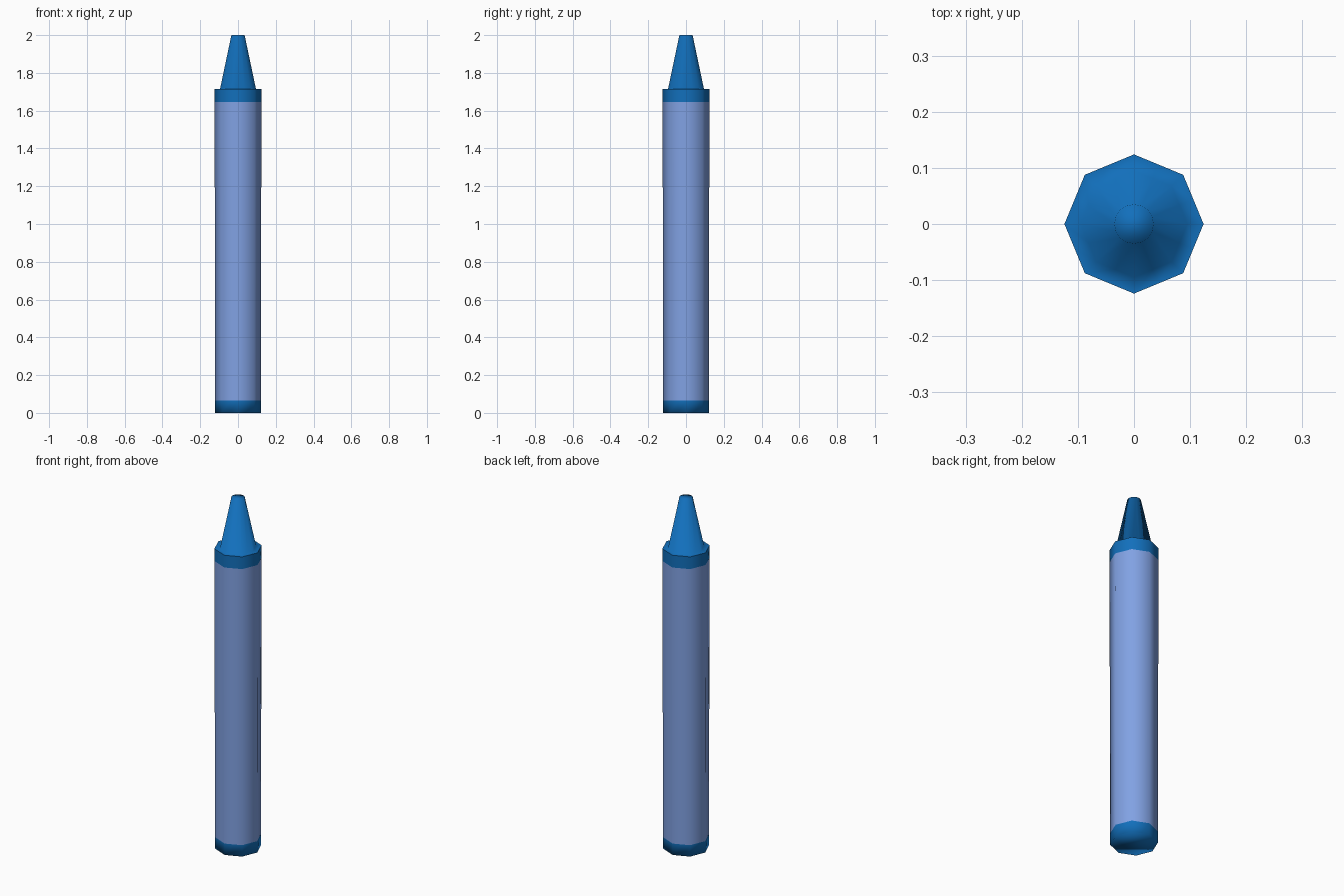
import bpy, bmesh, math

cube = bpy.data.objects.get("Cube")
if cube:
    bpy.data.objects.remove(cube)


def make_material(name, color):
    mat = bpy.data.materials.new(name)
    mat.use_nodes = True
    mat.diffuse_color = color
    bsdf = next(n for n in mat.node_tree.nodes if n.type == "BSDF_PRINCIPLED")
    bsdf.inputs["Base Color"].default_value = color
    bsdf.inputs["Roughness"].default_value = 0.7
    return mat


wax = make_material("blue wax", (0.006, 0.16, 0.50, 1))
paper = make_material("pale blue paper", (0.22, 0.36, 0.77, 1))

SEGMENTS = 16


def ring(bm, radius, z, octagon=True):
    """Ring of vertices; odd ones sit on the octagon's flat sides if wanted."""
    verts = []
    for i in range(SEGMENTS):
        a = math.tau * i / SEGMENTS
        r = radius * math.cos(math.pi / 8) if octagon and i % 2 else radius
        verts.append(bm.verts.new((r * math.cos(a), r * math.sin(a), z)))
    return verts


def make_part(name, rings, mat, cap_bottom=False, cap_top=False):
    """Skin a stack of (radius, z, octagon) rings into one smooth part."""
    bm = bmesh.new()
    loops = [ring(bm, *r) for r in rings]
    for low, high in zip(loops, loops[1:]):
        for i in range(SEGMENTS):
            j = (i + 1) % SEGMENTS
            bm.faces.new((low[i], low[j], high[j], high[i]))
    if cap_bottom:
        bm.faces.new(loops[0][::-1])
    if cap_top:
        bm.faces.new(loops[-1])
    for face in bm.faces:
        face.smooth = True
    mesh = bpy.data.meshes.new(name)
    bm.to_mesh(mesh)
    bm.free()
    mesh.materials.append(mat)
    obj = bpy.data.objects.new(name, mesh)
    bpy.context.collection.objects.link(obj)
    return obj


R_LOW, R_HIGH = 0.121, 0.124
SHOULDER = 1.715


def body_radius(z):
    return R_LOW + (R_HIGH - R_LOW) * z / SHOULDER


def body_ring(z):
    return (body_radius(z), z, True)


# Bare wax at the foot, paper wrapper, bare wax collar
make_part("base_band", [body_ring(0), body_ring(0.065)], wax, cap_bottom=True)
make_part("wrapper", [body_ring(0.065), body_ring(1.645)], paper)
make_part("collar_band", [body_ring(1.645), body_ring(SHOULDER)], wax)

# Shoulder and tapered tip: octagonal at the foot, round at the point
make_part("tip", [body_ring(SHOULDER), (0.095, SHOULDER, True), (0.035, 2.0, False)],
          wax, cap_top=True)
